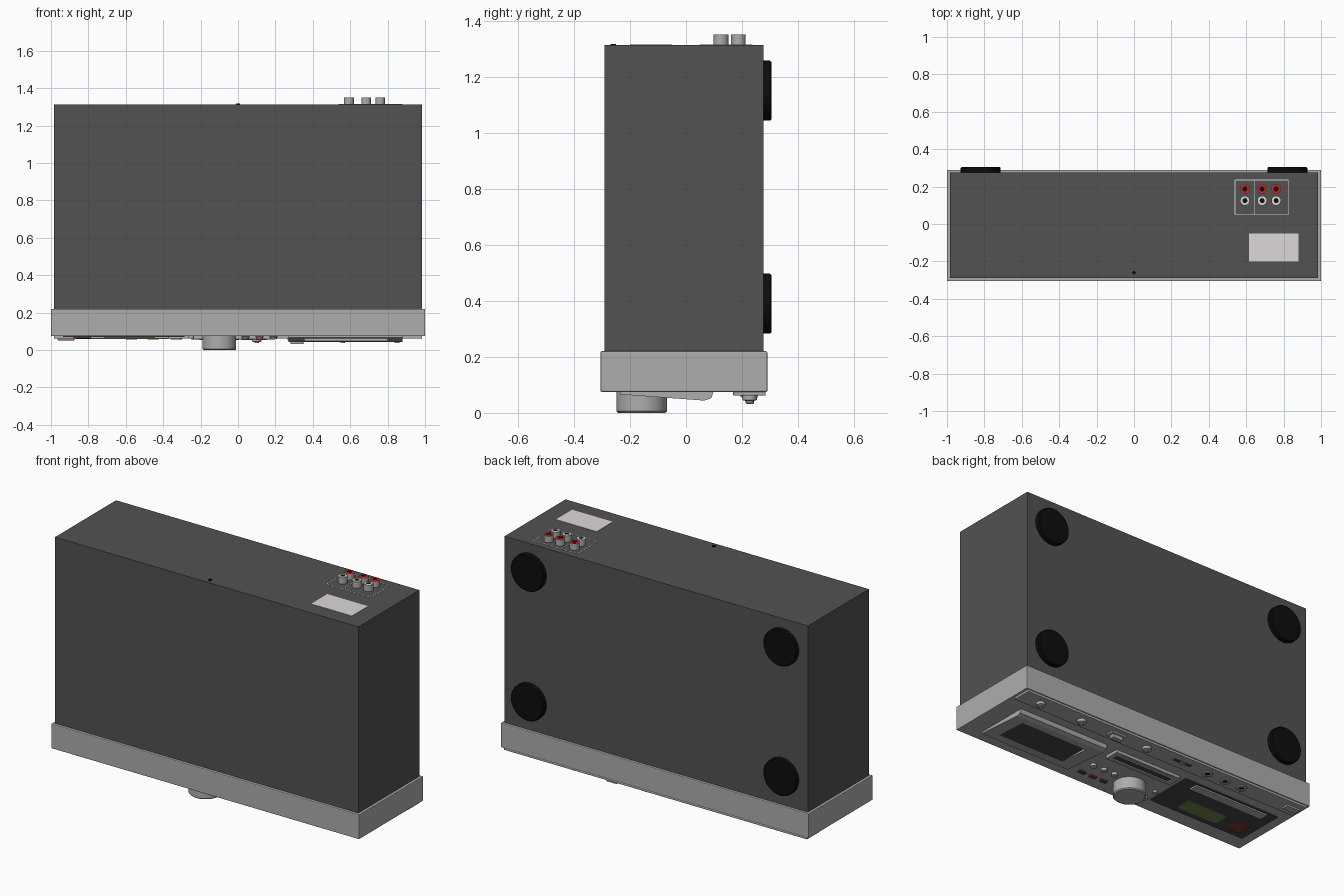
import bpy, bmesh, math
from mathutils import Matrix

if "Cube" in bpy.data.objects:
    bpy.data.objects.remove(bpy.data.objects["Cube"])


def material(name, r, g, b):
    m = bpy.data.materials.new(name)
    m.diffuse_color = (r, g, b, 1)
    m.use_nodes = True
    m.node_tree.nodes["Principled BSDF"].inputs["Base Color"].default_value = m.diffuse_color
    return m


GREY = material("grey", .42, .42, .42)
DARK = material("dark_case", .085, .085, .085)
BLACK = material("black", .004, .004, .004)
GLASS = material("dark_glass", .06, .06, .06)
RED = material("red", .7, .01, .01)
DIM_RED = material("dim_red", .2, .04, .04)
GREEN = material("display_green", .16, .24, .08)
WHITE = material("label_white", .72, .69, .68)


def finish(bm, name, mat, bevel=0, smooth=False):
    bmesh.ops.recalc_face_normals(bm, faces=bm.faces)
    me = bpy.data.meshes.new(name)
    bm.to_mesh(me)
    bm.free()
    ob = bpy.data.objects.new(name, me)
    bpy.context.collection.objects.link(ob)
    me.materials.append(mat)
    if bevel:
        mod = ob.modifiers.new("bevel", 'BEVEL')
        mod.width, mod.segments = bevel, 2
        mod.limit_method = 'ANGLE'
    if smooth:
        bpy.ops.object.select_all(action='DESELECT')
        ob.select_set(True)
        bpy.context.view_layer.objects.active = ob
        bpy.ops.object.shade_smooth_by_angle(angle=math.radians(35))
    return ob


def box(name, x, y, z, mat=GREY, bevel=0):
    """Box given by its (low, high) range on each axis."""
    bm = bmesh.new()
    size = Matrix.Diagonal((x[1] - x[0], y[1] - y[0], z[1] - z[0], 1))
    mid = Matrix.Translation(((x[0] + x[1]) / 2, (y[0] + y[1]) / 2, (z[0] + z[1]) / 2))
    bmesh.ops.create_cube(bm, size=1, matrix=mid @ size)
    return finish(bm, name, mat, bevel)


def lathe(name, profile, at, mat=GREY, turn=None, steps=32):
    """Spin (radius, height) points around z, then turn and place them."""
    bm = bmesh.new()
    vs = [bm.verts.new((r, 0, h)) for r, h in profile]
    es = [bm.edges.new(p) for p in zip(vs, vs[1:])]
    bmesh.ops.spin(bm, geom=vs + es, cent=(0, 0, 0), axis=(0, 0, 1),
                   angle=math.tau, steps=steps)
    bmesh.ops.remove_doubles(bm, verts=bm.verts, dist=1e-5)
    bm.transform(Matrix.Translation(at) @ (turn or Matrix()))
    return finish(bm, name, mat, smooth=True)


def disc(name, x, y, r, z, mat=GREY, steps=32):
    return lathe(name, [(0, z[0]), (r, z[0]), (r, z[1]), (0, z[1])], (x, y, 0), mat, steps=steps)


def recess(ob, x, y, z):
    """Cut a box-shaped pocket."""
    cutter = box(ob.name + "_cutter", x, y, z)
    cutter.hide_render = True
    cutter.hide_set(True)
    mod = ob.modifiers.new("recess", 'BOOLEAN')
    mod.object, mod.solver = cutter, 'EXACT'


# Case and front panel
box("case", (-.985, .985), (-.29, .276), (.2, 1.313), DARK)
box("front_panel", (-1, 1), (-.305, .29), (.075, .22), GREY, .004)

# Feet on the underside of the unit
for i, (x, z) in enumerate([(-.82, .39), (.82, .39), (-.82, 1.15), (.82, 1.15)]):
    lathe(f"foot_{i}", [(0, 0), (.107, 0), (.107, .025), (.102, .03), (0, .03)],
          (x, .275, z), BLACK, Matrix.Rotation(-math.pi / 2, 4, 'X'), 48)

# Rear sockets: sleeve, coloured ring and dark core
for i, x in enumerate((.593, .685, .76)):
    for y, ring, tag in ((.187, RED, "red"), (.125, WHITE, "white")):
        lathe(f"socket_{tag}_{i}", [(0, 1.31), (.026, 1.31), (.026, 1.35), (.023, 1.35),
              (.023, 1.345), (0, 1.345)], (x, y, 0))
        lathe(f"socket_ring_{tag}_{i}", [(.013, 1.344), (.013, 1.351), (.0235, 1.351),
              (.0235, 1.344)], (x, y, 0), ring)
        disc(f"socket_core_{tag}_{i}", x, y, .013, (1.344, 1.348), BLACK)

# Rear label, printed frame lines and screw
box("rear_label", (.615, .88), (-.2, -.05), (1.31, 1.315), WHITE)
for i, x in enumerate((.54, .645, .825)):
    box(f"frame_line_upright_{i}", (x - .002, x + .002), (.05, .235), (1.31, 1.3145), WHITE)
for i, y in enumerate((.05, .235)):
    box(f"frame_line_across_{i}", (.54, .825), (y - .002, y + .002), (1.31, 1.3145), WHITE)
disc("rear_screw", 0, -.26, .01, (1.31, 1.317), BLACK, 16)

# Control strip along the lower edge of the front
box("control_strip", (-.985, .985), (.168, .284), (.062, .08), GREY, .003)
for i, x in enumerate((.85, .56, .1)):
    lathe(f"small_knob_{i}", [(0, .065), (.026, .065), (.026, .046), (.013, .042),
          (.013, .037), (0, .037)], (x, .227, 0))
box("power_switch_frame", (.265, .365), (.2, .255), (.052, .07), GREY, .003)
box("power_switch", (.28, .35), (.213, .243), (.032, .06), GREY, .004)
box("slide_slot", (-.21, -.09), (.217, .237), (.06, .07), GLASS)
box("slide_tab", (-.165, -.135), (.217, .237), (.056, .07))
for i, x in enumerate((-.33, -.455, -.57)):
    lathe(f"front_jack_{i}", [(.016, .065), (.016, .056), (.03, .056), (.03, .065)], (x, .225, 0))
    disc(f"front_jack_hole_{i}", x, .225, .016, (.06, .068), BLACK)
box("end_button", (-.965, -.875), (.205, .25), (.052, .07), GREY, .003)

# Cassette door: wedge profile extruded along x, with a window pocket
bm = bmesh.new()
profile = [(-.235, .08), (-.235, .066), (.065, .044), (.09, .052), (.1, .08)]
face = bm.faces.new([bm.verts.new((.27, y, z)) for y, z in profile])
out = bmesh.ops.extrude_face_region(bm, geom=[face])
bmesh.ops.translate(bm, vec=(.61, 0, 0),
                    verts=[v for v in out["geom"] if isinstance(v, bmesh.types.BMVert)])
door = finish(bm, "cassette_door", GREY)
recess(door, (.355, .8), (-.18, .015), (.03, .066))
box("cassette_window", (.355, .8), (-.18, .015), (.0625, .07), GLASS)

# Disc tray and slot in the middle and on the display side
deck = box("button_bar", (-.25, .2), (0, .093), (.057, .08), GREY, .003)
recess(deck, (-.22, .17), (.02, .06), (.04, .066))
box("button_bar_insert", (-.22, .17), (.02, .06), (.064, .07), GLASS)
for i in range(5):
    x = -.205 + i * .075
    box(f"bar_button_{i}", (x, x + .06), (.064, .086), (.053, .06))

# Display panel
box("display_panel", (-.935, -.285), (-.205, .095), (.069, .08), GLASS)
box("display_screen", (-.715, -.445), (-.165, -.068), (.065, .08), GREEN)
box("display_red_button", (-.88, -.785), (-.165, -.07), (.063, .08), DIM_RED, .002)
box("disc_tray", (-.87, -.37), (.03, .085), (.06, .08), GREY, .003)

# Main knob
lathe("main_knob", [(0, .08), (.09, .08), (.09, .006), (.084, 0), (0, 0)],
      (-.1, -.158, 0), GREY, steps=64)

# Small buttons around the knob
for i, x in enumerate((.19, .115, .04)):
    disc(f"round_button_{i}", x, -.115, .018, (.06, .08))
    box(f"flat_button_{i}", (x - .022, x + .022), (-.222, -.2), (.066, .08),
        DIM_RED if i == 1 else GLASS)
for i, y in enumerate((-.12, -.205)):
    disc(f"side_button_{i}", -.25, y, .014, (.062, .08))
